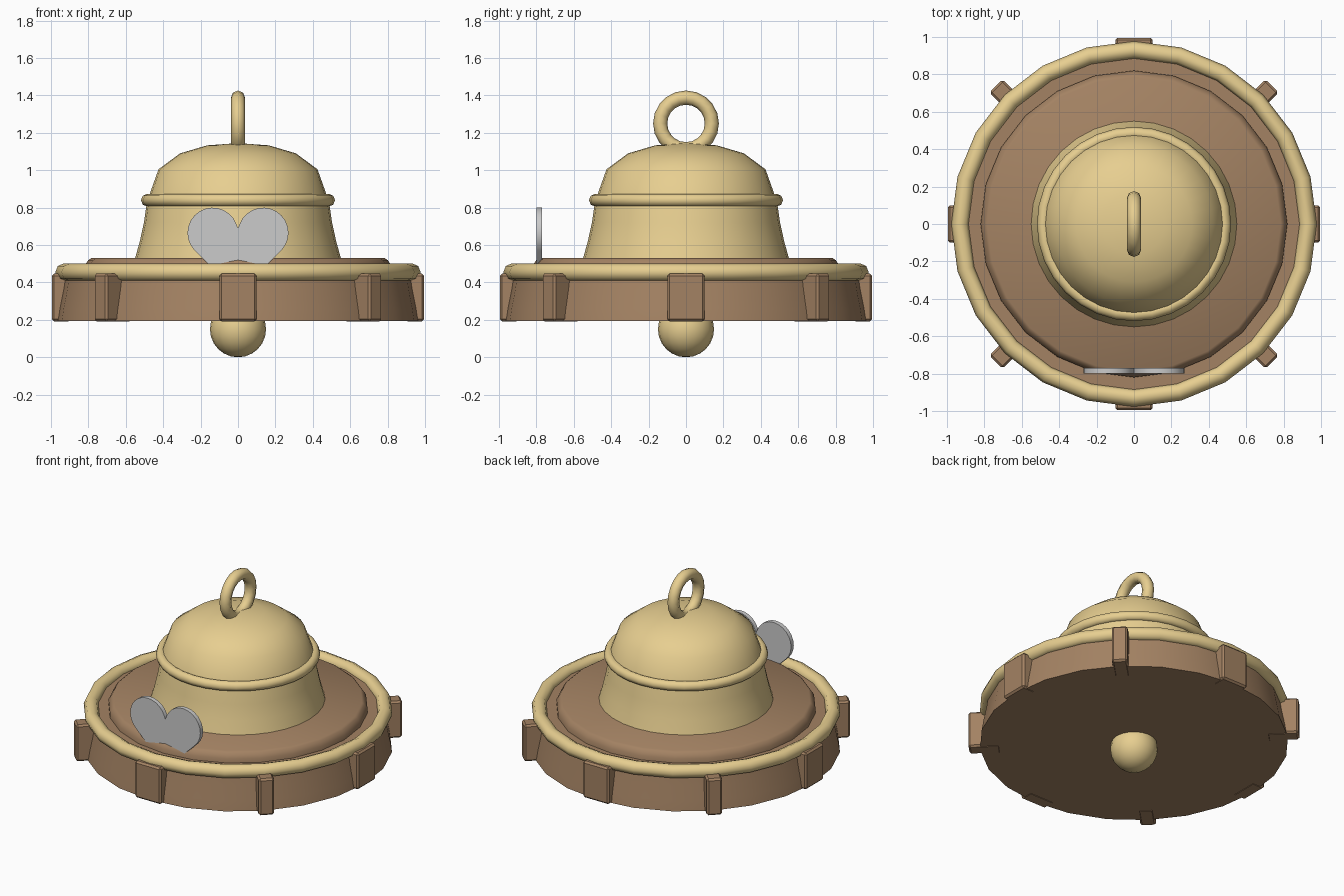
import bpy, bmesh
from math import sin, cos, pi, radians

if "Cube" in bpy.data.objects:
    bpy.data.objects.remove(bpy.data.objects["Cube"])


def material(name, color):
    m = bpy.data.materials.new(name)
    m.diffuse_color = (*color, 1)
    m.use_nodes = True
    m.node_tree.nodes["Principled BSDF"].inputs["Base Color"].default_value = m.diffuse_color
    return m


gold = material("brass", (0.80, 0.62, 0.28))
brown = material("wood", (0.37, 0.225, 0.125))


def finish(obj, name, mat=None, angle=40):
    obj.name = name
    if mat:
        obj.data.materials.append(mat)
    bpy.ops.object.select_all(action='DESELECT')
    obj.select_set(True)
    bpy.context.view_layer.objects.active = obj
    if angle:
        bpy.ops.object.shade_smooth_by_angle(angle=radians(angle))
    return obj


def new_object(bm, name):
    bmesh.ops.recalc_face_normals(bm, faces=bm.faces)
    me = bpy.data.meshes.new(name)
    bm.to_mesh(me)
    bm.free()
    obj = bpy.data.objects.new(name, me)
    bpy.context.collection.objects.link(obj)
    return obj


def lathe(name, profile, sides, mat, angle=40):
    """Turn a (radius, z) profile around z and cap both ends."""
    bm = bmesh.new()
    rings = [[bm.verts.new((r * cos(2 * pi * i / sides), r * sin(2 * pi * i / sides), z))
              for i in range(sides)] for r, z in profile]
    for a, b in zip(rings, rings[1:]):
        for i in range(sides):
            j = (i + 1) % sides
            bm.faces.new((a[i], a[j], b[j], b[i]))
    bm.faces.new(rings[0])
    bm.faces.new(rings[-1])
    bmesh.ops.remove_doubles(bm, verts=bm.verts, dist=1e-4)
    return finish(new_object(bm, name), name, mat, angle)


def ring(name, major, minor, z, sides, rot=(0, 0, 0)):
    bpy.ops.mesh.primitive_torus_add(major_radius=major, minor_radius=minor, major_segments=sides,
                                     minor_segments=8, location=(0, 0, z), rotation=rot)
    return finish(bpy.context.object, name, gold, 80)


# Base drum and the raised disc on it
lathe("base_drum", [(0.975, 0.195), (0.965, 0.26), (0.945, 0.36), (0.93, 0.46)], 24, brown)
lathe("base_disc", [(0.82, 0.44), (0.82, 0.49), (0.80, 0.52), (0.785, 0.53)], 24, brown)
ring("base_rim", 0.93, 0.047, 0.455, 24)

# Eight blocks: flat against the drum on the axes, end-on at the diagonals
for i in range(8):
    a = i * pi / 4
    size = (0.2, 0.1) if i % 2 else (0.1, 0.2)
    bpy.ops.mesh.primitive_cube_add(size=1, location=(0.945 * cos(a), 0.945 * sin(a), 0.32),
                                    rotation=(0, 0, a))
    block = bpy.context.object
    block.scale = (*size, 0.255)
    bpy.ops.object.transform_apply(location=False, rotation=False, scale=True)
    bev = block.modifiers.new("bevel", 'BEVEL')
    bev.width = 0.012
    bev.segments = 1
    finish(block, f"base_block_{i + 1}", brown, None)

# Bell body, collar and dome
lathe("bell_body", [(0.555, 0.51), (0.55, 0.53), (0.525, 0.62), (0.503, 0.72), (0.49, 0.81), (0.48, 0.85)], 32, gold)
ring("bell_collar", 0.485, 0.034, 0.84, 32)
lathe("bell_dome", [(0.48, 0.85), (0.475, 0.865), (0.425, 1.005), (0.31, 1.09), (0.165, 1.133), (0, 1.145)], 32, gold)

# Hanging loop and clapper
ring("hanging_loop", 0.138, 0.038, 1.25, 20, (0, pi / 2, 0))
bpy.ops.mesh.primitive_uv_sphere_add(segments=20, ring_count=12, radius=0.15, location=(0, 0, 0.15))
finish(bpy.context.object, "clapper", gold)

# Heart plate: two round lobes and a point sunk in the base
R, cz = 0.135, 0.665
right = [(R + R * cos(t), cz + R * sin(t)) for t in [radians(-45 + 205 * k / 14) for k in range(15)]]
left = [(-x, z) for x, z in reversed(right)]
outline = [(0, 0.345)] + right + [(0, 0.69)] + left
bm = bmesh.new()
face = bm.faces.new([bm.verts.new((x, -0.80, z)) for x, z in outline])
ext = bmesh.ops.extrude_face_region(bm, geom=[face])
bmesh.ops.translate(bm, vec=(0, 0.03, 0), verts=[v for v in ext["geom"] if isinstance(v, bmesh.types.BMVert)])
finish(new_object(bm, "heart_plate"), "heart_plate", None, 30)
